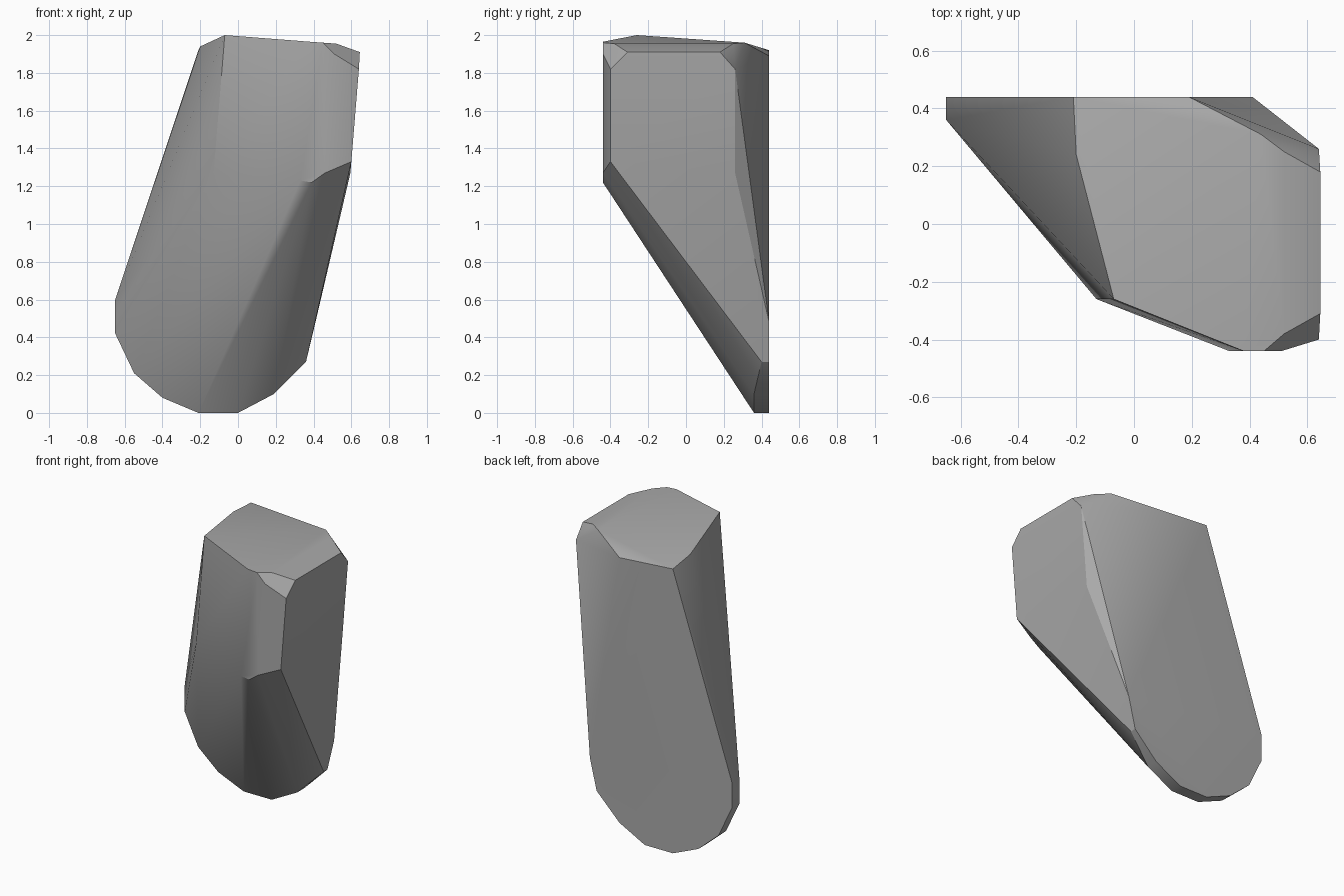
import bpy
import bmesh
import math
from mathutils import Vector

# Remove the default cube if it is there
default_cube = bpy.data.objects.get("Cube")
if default_cube:
    bpy.data.objects.remove(default_cube, do_unlink=True)

BACK = 0.44
FRONT = -0.44


def make_material(name, colour):
    material = bpy.data.materials.new(name)
    material.use_nodes = True
    material.diffuse_color = colour
    shader = next(n for n in material.node_tree.nodes if n.type == "BSDF_PRINCIPLED")
    shader.inputs["Base Color"].default_value = colour
    return material


def make_hull(name, corners, material):
    """Wrap a faceted convex solid around the given corner points."""
    bm = bmesh.new()
    for corner in corners:
        bm.verts.new(corner)
    bmesh.ops.convex_hull(bm, input=bm.verts[:])
    loose = [v for v in bm.verts if not v.link_faces]
    bmesh.ops.delete(bm, geom=loose, context="VERTS")
    bmesh.ops.dissolve_limit(bm, angle_limit=math.radians(1),
                             verts=bm.verts[:], edges=bm.edges[:])
    bmesh.ops.recalc_face_normals(bm, faces=bm.faces[:])
    mesh = bpy.data.meshes.new(name)
    bm.to_mesh(mesh)
    bm.free()
    mesh.materials.append(material)
    body = bpy.data.objects.new(name, mesh)
    bpy.context.collection.objects.link(body)
    return body


def profile(points, depth):
    """Lift an (x, z) outline to a given depth."""
    return [Vector((x, depth, z)) for x, z in points]


# Rounded foot: outline shared by the back face and the thin front rim
foot_arc = [(-0.65, 0.6), (-0.65, 0.42), (-0.55, 0.21), (-0.4, 0.08),
            (-0.21, 0), (0, 0), (0.19, 0.1)]
foot = profile(foot_arc, BACK) + profile(foot_arc, 0.36)
foot += [Vector(p) for p in ((0.36, BACK, 0.27), (0.36, 0.4, 0.27), (0.41, BACK, 0.48))]

# Flat back face: upper corners
back_top = profile([(-0.21, 1.92), (0.19, 1.89)], BACK)

# Front ledge: lower and upper edges of the upright front face
ledge = profile([(0.33, 1.23), (0.39, 1.22), (0.46, 1.27),
                 (0.38, 1.965), (0.45, 1.96), (0.51, 1.9)], FRONT)

# Left shoulder, where the front face turns to the sloping side
shoulder = [Vector(p) for p in (
    (-0.13, -0.26, 1.26), (-0.07, -0.26, 2), (-0.2, 0.24, 1.94))]

# Upright side face with its clipped corners
side = [Vector(p) for p in (
    (0.6, -0.4, 1.33), (0.64, -0.4, 1.82), (0.645, -0.31, 1.91),
    (0.645, 0.18, 1.91), (0.64, 0.26, 1.82), (0.595, 0.26, 1.27))]

# Top face: bevelled edge above the side face
crown = [Vector(p) for p in (
    (0.52, -0.38, 1.955), (0.52, 0.25, 1.955), (0.44, 0.31, 1.96))]

stone_grey = make_material("stone grey", (0.4, 0.4, 0.4, 1))
rock = make_hull("rock", foot + back_top + ledge + shoulder + side + crown, stone_grey)

# Soft facets with crisp main edges
bpy.ops.object.select_all(action="DESELECT")
rock.select_set(True)
bpy.context.view_layer.objects.active = rock
bpy.ops.object.shade_smooth_by_angle(angle=math.radians(30))
